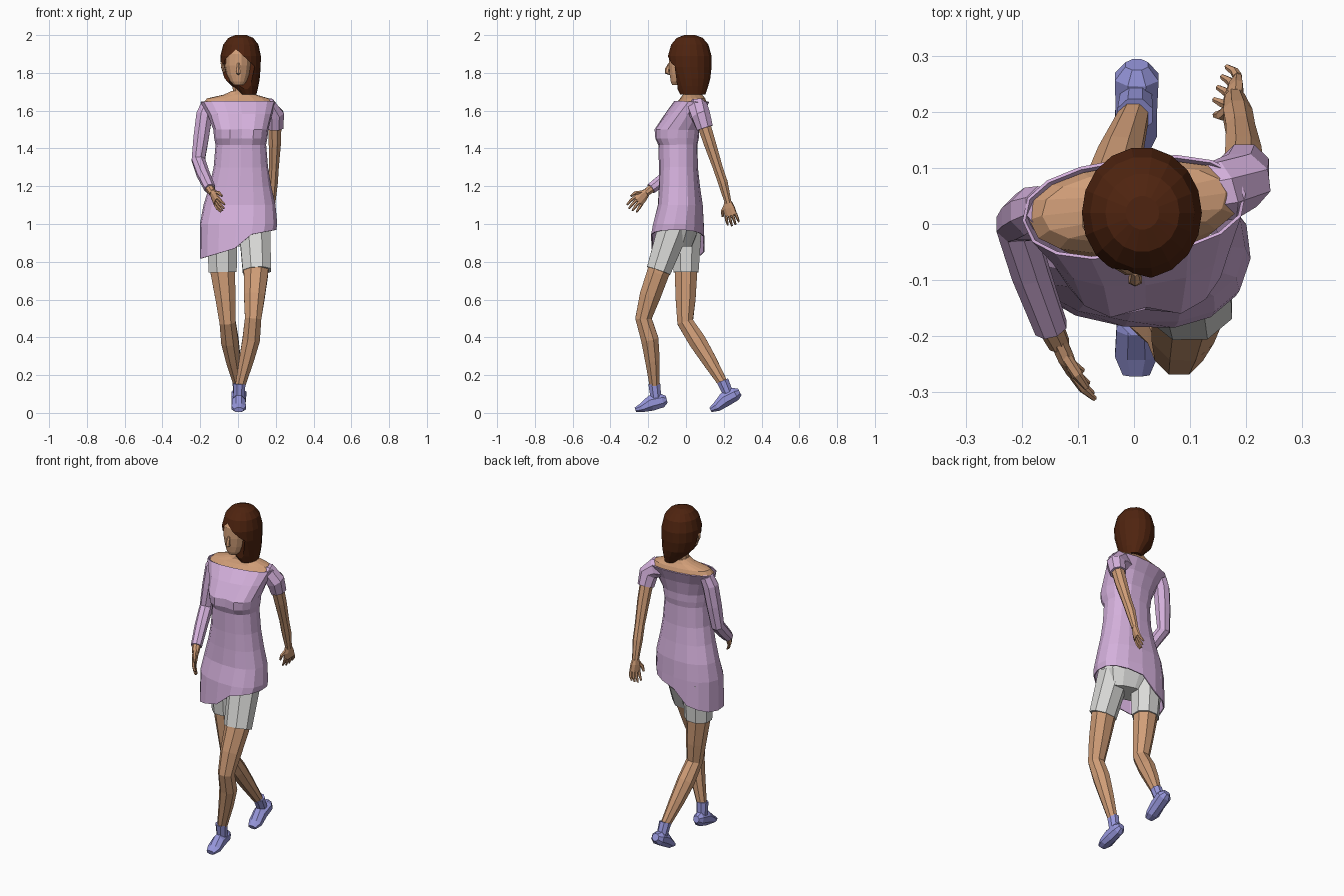
import bpy, bmesh, math
from mathutils import Vector as V


def mat(name, srgb):
    m = bpy.data.materials.new(name)
    m.diffuse_color = [((c + .055) / 1.055) ** 2.4 for c in srgb] + [1]
    return m


LILAC = mat("lilac cloth", (.83, .69, .86))
GREY = mat("pale grey cloth", (.86, .86, .85))
SKIN = mat("skin", (.82, .62, .47))
BROWN = mat("brown hair", (.31, .14, .06))
BLUE = mat("blue shoe", (.59, .59, .86))


def build(name, parts, material, caps=True, thick=0):
    """Skin each list of rings into a tube; all tubes form one object."""
    bm = bmesh.new()
    for rings in parts:
        vs = [[bm.verts.new(p) for p in r] for r in rings]
        n = len(vs[0])
        for a, b in zip(vs, vs[1:]):
            for i in range(n):
                j = (i + 1) % n
                bm.faces.new((a[i], a[j], b[j], b[i]))
        if caps:
            bm.faces.new(vs[0])
            bm.faces.new(vs[-1])
    bmesh.ops.recalc_face_normals(bm, faces=bm.faces)
    me = bpy.data.meshes.new(name)
    bm.to_mesh(me)
    bm.free()
    me.materials.append(material)
    ob = bpy.data.objects.new(name, me)
    bpy.context.collection.objects.link(ob)
    if thick:
        s = ob.modifiers.new("thickness", 'SOLIDIFY')
        s.thickness, s.offset = thick, -1
    return ob


def tube(pts, n=8, ref=(1, 0, 0)):
    """Rings square to a path of (x, y, z, radius[, second radius])."""
    c = [V(p[:3]) for p in pts]
    rings = []
    for i, p in enumerate(pts):
        t = (c[min(i + 1, len(c) - 1)] - c[max(i - 1, 0)]).normalized()
        u = V(ref)
        u = (u - t * u.dot(t)).normalized()
        w = t.cross(u)
        rings.append([c[i] + u * p[3] * math.cos(a) + w * p[-1] * math.sin(a)
                      for a in (math.tau * (k + .5) / n for k in range(n))])
    return rings


def loft(levels, n=16, e=.85):
    """Level rings of (z, cx, cy, rx, ry, twist degrees)."""
    rings = []
    for z, cx, cy, rx, ry, tw in levels:
        r, t = [], math.radians(tw)
        for k in range(n):
            a = math.tau * k / n
            c, s = math.cos(a), math.sin(a)
            x = rx * math.copysign(abs(c) ** e, c)
            y = ry * math.copysign(abs(s) ** e, s)
            r.append(V((cx + x * math.cos(t) - y * math.sin(t),
                        cy + x * math.sin(t) + y * math.cos(t), z)))
        rings.append(r)
    return rings


# Dress body with bust crease and uneven hem
dress = loft([(1.648, 0, .03, .195, .083, 7), (1.58, .01, -.01, .165, .095, 6),
              (1.50, .015, -.05, .14, .115, 3), (1.455, .015, -.05, .135, .112, 2),
              (1.42, .015, -.043, .128, .098, 1), (1.30, .015, -.04, .138, .097, 0),
              (1.20, .012, -.035, .158, .103, -2), (1.10, .008, -.03, .185, .113, -4),
              (1.0, .003, -.04, .2, .128, -6), (.9, 0, -.043, .198, .135, -7)])
dress[2][12].y += .022
dress[3][12].y += .015
for p in dress[-1]:
    p.z = .93 + .2 * p.x if p.x > .012 else .875 + .3 * p.x
build("dress", [dress], LILAC, caps=False, thick=.006)

# Bare upper chest and neck
build("shoulders", [loft([(1.58, 0, .01, .15, .075, 6), (1.64, 0, .03, .188, .077, 7),
                          (1.665, .0, .035, .165, .062, 7), (1.685, .01, .035, .085, .05, 7),
                          (1.705, .012, .03, .045, .045, 0)])], SKIN)
build("neck", [tube([(.015, .035, 1.66, .044), (.01, .012, 1.79, .041)], 10)], SKIN)

# Sleeves
build("long_sleeve", [tube([(-.158, .03, 1.632, .04), (-.178, .022, 1.58, .046),
                            (-.195, .012, 1.46, .044), (-.21, 0, 1.34, .038),
                            (-.185, -.085, 1.265, .036), (-.148, -.185, 1.187, .031)])], LILAC)
build("short_sleeve", [tube([(.09, .045, 1.617, .052), (.16, .06, 1.613, .058),
                             (.194, .078, 1.575, .054), (.197, .1, 1.508, .047)],
                            ref=(0, 1, 0))], LILAC)

# Arms
build("right_forearm", [tube([(-.185, -.085, 1.265, .025), (-.15, -.18, 1.19, .024),
                              (-.133, -.215, 1.162, .02)])], SKIN)
build("left_arm", [tube([(.195, .09, 1.54, .038), (.195, .125, 1.43, .035),
                         (.19, .168, 1.3, .028), (.185, .195, 1.22, .028),
                         (.18, .224, 1.11, .019)])], SKIN)


def hand(name, wrist, d, w, curl):
    """Palm, four fingers and thumb; w points to the thumb side."""
    o, d, w, curl = V(wrist), V(d).normalized(), V(w).normalized(), V(curl)
    at = lambda a, b, c=0: tuple(o + d * a + w * b + curl * c)
    parts = [tube([at(-.01, 0) + (.02, .016), at(.025, .003) + (.034, .016),
                   at(.065, 0) + (.036, .012)], 8, w)]
    for i in range(4):
        b, l = -.027 + .018 * i, (.044, .056, .062, .055)[i]
        parts.append(tube([at(.06, b) + (.009,), at(.06 + l * .55, b * 1.15, .006) + (.008,),
                           at(.06 + l, b * 1.2, .02) + (.005,)], 6, w))
    parts.append(tube([at(.012, .018) + (.011,), at(.04, .043, .008) + (.01,),
                       at(.068, .05, .015) + (.006,)], 6, w))
    build(name, parts, SKIN)


hand("right_hand", (-.133, -.213, 1.163), (.035, -.075, -.075), (.25, -.6, .65), (.9, 0, -.3))
hand("left_hand", (.18, .224, 1.11), (-.01, .03, -.14), (-.35, -1, -.1), (-.9, .2, 0))

# Shorts
build("shorts", [loft([(1.08, 0, -.03, .165, .09, -4), (.97, 0, -.035, .17, .1, -6),
                       (.88, .005, -.04, .13, .07, -10)], 12),
                 tube([(.088, -.065, .98, .09), (.1, -.145, .752, .081, .07)]),
                 tube([(-.085, 0, .98, .09), (-.081, 0, .745, .08, .072)])], GREY)

# Legs
build("left_leg", [tube([(.095, -.11, .85, .075), (.095, -.148, .74, .07, .064),
                         (.087, -.19, .62, .06), (.08, -.225, .5, .047),
                         (.07, -.192, .39, .05), (.045, -.178, .28, .042),
                         (.008, -.165, .13, .027)])], SKIN)
build("right_leg", [tube([(-.085, 0, .85, .075), (-.08, 0, .74, .07, .064),
                          (-.066, -.002, .6, .057), (-.055, -.004, .48, .046),
                          (-.043, .06, .38, .05), (-.025, .122, .28, .042),
                          (.002, .2, .15, .027)])], SKIN)

# Shoes: ankle cuff and foot, both stepping on the toes
build("left_shoe", [tube([(.008, -.168, .155, .034), (.005, -.157, .06, .03)]),
                    tube([(.004, -.102, .072, .02), (.004, -.125, .066, .034, .04),
                          (.004, -.185, .052, .038, .045), (.004, -.233, .027, .041, .026),
                          (.004, -.268, .016, .026, .014)])], BLUE)
build("right_shoe", [tube([(.002, .194, .17, .034), (.004, .228, .09, .03)]),
                     tube([(.005, .284, .112, .022), (.005, .262, .1, .042, .038),
                           (.004, .205, .07, .04, .042), (.003, .162, .032, .041, .028),
                           (.003, .13, .016, .026, .014)])], BLUE)

# Head, nose and ear
build("head", [loft([(1.735, .003, -.05, .024, .024, 0), (1.755, .003, -.036, .044, .046, 0),
                     (1.79, .002, -.015, .062, .073, 0), (1.84, .001, -.005, .073, .088, 0),
                     (1.9, .003, 0, .077, .09, 0), (1.95, .005, .01, .06, .07, 0)], 14, 1)], SKIN)
build("nose", [tube([(.002, -.086, 1.85, .007), (.002, -.098, 1.82, .011, .013),
                     (.002, -.1, 1.803, .014, .013), (.002, -.085, 1.796, .008)], 6)], SKIN)
build("ear", [tube([(-.072, 0, 1.805, .008, .009), (-.08, -.002, 1.83, .01, .017),
                    (-.085, .004, 1.852, .008, .02), (-.08, .006, 1.87, .005, .01)], 6)], SKIN)

# Hair sweeping to one side, with the face and ear openings cut out
hair = build("hair", [loft([(2.0, .015, .02, .03, .03, 0), (1.985, .015, .02, .066, .07, 0),
                            (1.95, .015, .02, .093, .1, 0), (1.89, .014, .02, .107, .117, 0),
                            (1.83, .015, .022, .105, .115, 0), (1.77, .022, .03, .093, .1, 0),
                            (1.73, .038, .033, .07, .086, 0), (1.685, .052, .036, .045, .068, 0)],
                           18, 1)], BROWN)
face_line = [(-.01, 1.925), (.088, 1.835), (.068, 1.74), (.06, 1.6), (-.2, 1.6), (-.2, 1.84), (-.085, 1.855)]
ear_line = [(-.045, 1.6), (-.05, 1.85), (-.2, 1.85), (-.2, 1.6)]
for line, back in ((face_line, -.045), (ear_line, .022)):
    cut = build("hair_cutter", [[[V((x, y, z)) for x, z in line] for y in (-.3, back)]], BROWN)
    b = hair.modifiers.new("opening", 'BOOLEAN')
    b.operation, b.solver, b.object = 'DIFFERENCE', 'EXACT', cut
    bpy.context.view_layer.update()
    me = bpy.data.meshes.new_from_object(hair.evaluated_get(bpy.context.evaluated_depsgraph_get()))
    hair.modifiers.clear()
    hair.data = me
    bpy.data.objects.remove(cut)
